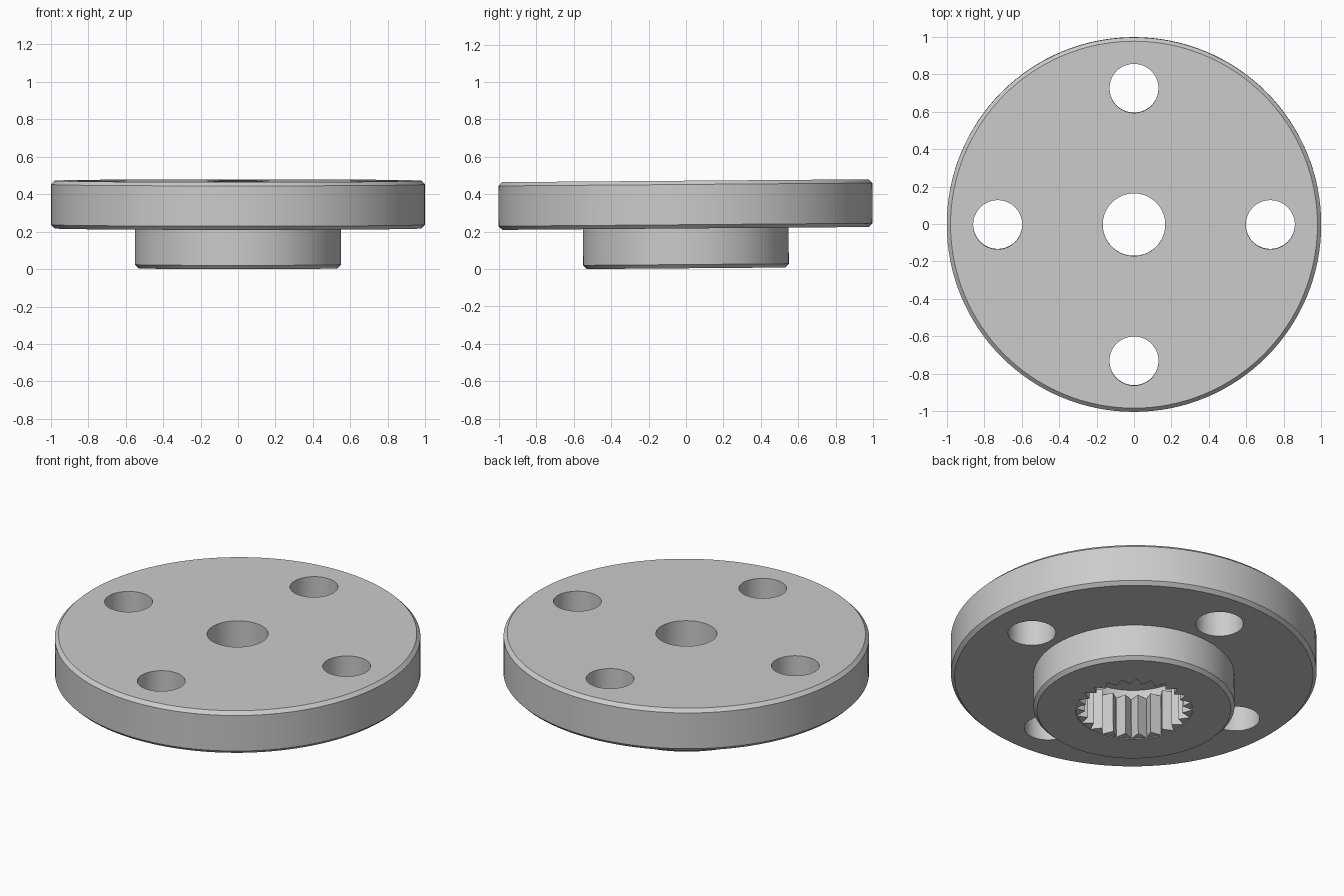
import bpy, bmesh
from math import sin, cos, pi, radians

if "Cube" in bpy.data.objects:
    bpy.data.objects.remove(bpy.data.objects["Cube"])

SEG = 128
TEETH = 24
TILT = radians(0.45)   # the disc sits very slightly tipped
LIFT = 0.0043


def make_object(name, bm):
    bmesh.ops.recalc_face_normals(bm, faces=bm.faces)
    mesh = bpy.data.meshes.new(name)
    bm.to_mesh(mesh)
    bm.free()
    obj = bpy.data.objects.new(name, mesh)
    bpy.context.collection.objects.link(obj)
    return obj


def lathe(name, profile):
    """Closed (radius, z) profile turned round the z axis."""
    bm = bmesh.new()
    rings = [[bm.verts.new((r * cos(2 * pi * i / SEG), r * sin(2 * pi * i / SEG), z))
              for i in range(SEG)] for r, z in profile]
    for a, b in zip(rings, rings[1:] + rings[:1]):
        for i in range(SEG):
            j = (i + 1) % SEG
            bm.faces.new((a[i], a[j], b[j], b[i]))
    return make_object(name, bm)


def activate(obj):
    bpy.ops.object.select_all(action='DESELECT')
    obj.select_set(True)
    bpy.context.view_layer.objects.active = obj


# Disc and hub in one turned body, with stepped centre bore
body = lathe("flanged_disc", [
    (0.167, 0.468), (0.98, 0.468), (1.0, 0.448), (1.0, 0.233), (0.98, 0.213),
    (0.55, 0.213), (0.55, 0.02), (0.53, 0.0), (0.32, 0.0), (0.32, 0.308),
    (0.167, 0.308)])

# Four bolt holes
bm = bmesh.new()
for k in range(4):
    ring = bmesh.ops.create_cone(bm, cap_ends=True, segments=64,
                                 radius1=0.131, radius2=0.131, depth=1.0)
    bmesh.ops.translate(bm, verts=ring["verts"],
                        vec=(0.728 * cos(k * pi / 2), 0.728 * sin(k * pi / 2), 0.3))
cutter = make_object("bolt_hole_cutter", bm)
cutter.hide_render = True
mod = body.modifiers.new("bolt_holes", 'BOOLEAN')
mod.operation = 'DIFFERENCE'
mod.solver = 'EXACT'
mod.object = cutter
activate(body)
bpy.ops.object.modifier_apply(modifier=mod.name)
bpy.data.objects.remove(cutter)
activate(body)
bpy.ops.object.shade_smooth_by_angle(angle=radians(30))

# Splined teeth lining the hub bore
bm = bmesh.new()
n = TEETH * 2
for i in range(TEETH):
    tri = [((0.321, 2 * i - 1)), (0.268, 2 * i), (0.321, 2 * i + 1)]
    low, high = [[bm.verts.new((r * cos(2 * pi * k / n), r * sin(2 * pi * k / n), z))
                  for r, k in tri] for z in (0.004, 0.25)]
    bm.faces.new(low)
    bm.faces.new(high)
    for a in range(3):
        b = (a + 1) % 3
        bm.faces.new((low[a], low[b], high[b], high[a]))
teeth = make_object("spline_teeth", bm)

for obj in (body, teeth):
    obj.rotation_euler.x = TILT
    obj.location.z = LIFT
